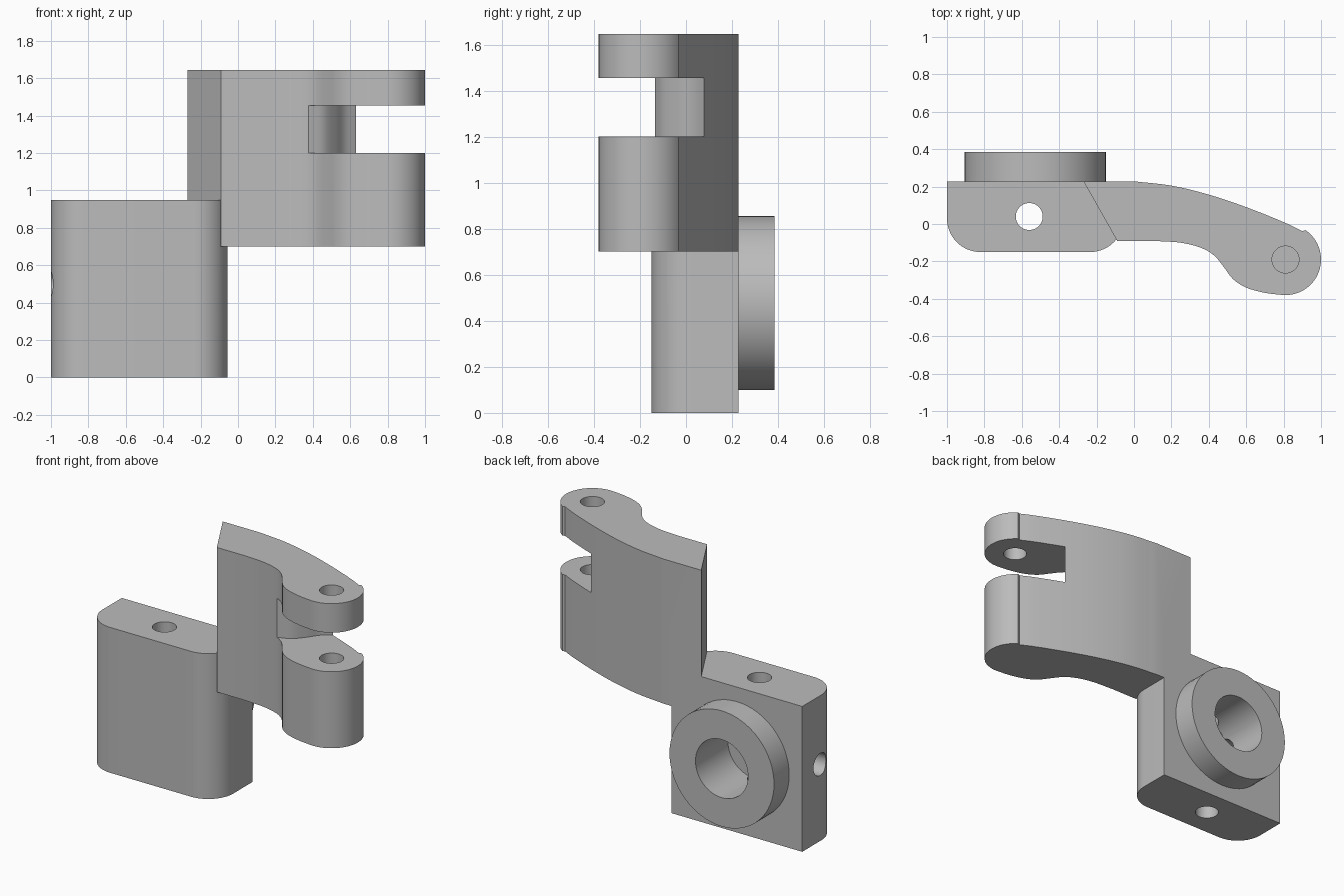
import bpy, bmesh, math
from mathutils import Vector, Matrix

cube = bpy.data.objects.get("Cube")
if cube:
    bpy.data.objects.remove(cube, do_unlink=True)

grey = bpy.data.materials.new("plain_grey")
grey.use_nodes = True
grey.diffuse_color = (0.5, 0.5, 0.5, 1)
grey.node_tree.nodes["Principled BSDF"].inputs["Base Color"].default_value = (0.5, 0.5, 0.5, 1)


def make_object(name, bm):
    bmesh.ops.recalc_face_normals(bm, faces=bm.faces)
    mesh = bpy.data.meshes.new(name)
    bm.to_mesh(mesh)
    bm.free()
    mesh.materials.append(grey)
    obj = bpy.data.objects.new(name, mesh)
    bpy.context.collection.objects.link(obj)
    return obj


def extrude_outline(name, outline, low, high):
    bm = bmesh.new()
    face = bm.faces.new([bm.verts.new((x, y, low)) for x, y in outline])
    extruded = bmesh.ops.extrude_face_region(bm, geom=[face])["geom"]
    verts = [v for v in extruded if isinstance(v, bmesh.types.BMVert)]
    bmesh.ops.translate(bm, verts=verts, vec=(0, 0, high - low))
    return make_object(name, bm)


def cylinder(name, start, end, radius):
    start, end = Vector(start), Vector(end)
    axis = end - start
    turn = axis.to_track_quat("Z", "Y").to_matrix().to_4x4()
    bm = bmesh.new()
    bmesh.ops.create_cone(bm, cap_ends=True, segments=64, radius1=radius, radius2=radius,
                          depth=axis.length,
                          matrix=Matrix.Translation((start + end) / 2) @ turn)
    return make_object(name, bm)


def arc(cx, cy, radius, start, end, steps=16):
    angles = [math.radians(start + (end - start) * i / steps) for i in range(steps + 1)]
    return [(cx + radius * math.cos(a), cy + radius * math.sin(a)) for a in angles]


def smooth_path(points, steps=5):
    # Catmull-Rom curve through the points
    pts = [Vector(p) for p in points]
    pts = [2 * pts[0] - pts[1]] + pts + [2 * pts[-1] - pts[-2]]
    path = []
    for a, b, c, d in zip(pts, pts[1:], pts[2:], pts[3:]):
        for i in range(steps):
            t = i / steps
            p = 0.5 * (2 * b + (c - a) * t + (2 * a - 5 * b + 4 * c - d) * t ** 2
                       + (3 * b - a - 3 * c + d) * t ** 3)
            path.append((p.x, p.y))
    return path + [tuple(points[-1])]


def combine(target, tool, operation):
    mod = target.modifiers.new(operation.title(), "BOOLEAN")
    mod.operation = operation
    mod.solver = "EXACT"
    mod.object = tool
    bpy.context.view_layer.objects.active = target
    bpy.ops.object.modifier_apply(modifier=mod.name)
    bpy.data.objects.remove(tool, do_unlink=True)


# Mounting block with two rounded front corners
r = 0.18
block = extrude_outline(
    "hinge_bracket",
    [(-0.055, 0.228), (-1, 0.228)] + arc(-1 + r, -0.15 + r, r, 180, 270)
    + arc(-0.055 - r, -0.15 + r, r, 270, 360), 0, 0.95)

# Curved arm with a round end
back = smooth_path([(0, 0.228), (0.2, 0.205), (0.4, 0.157), (0.6, 0.09), (0.8, 0.01), (0.9, -0.038)])
front = smooth_path([(0.8, -0.38), (0.7, -0.368), (0.6, -0.34), (0.53, -0.295), (0.48, -0.23),
                     (0.43, -0.17), (0.36, -0.128), (0.25, -0.1), (0.1, -0.09)])
arm = extrude_outline(
    "arm", [(-0.27, 0.228)] + back + arc(0.81, -0.19, 0.19, 56, -86, 24)
    + front + [(-0.09, -0.09)], 0.7, 1.645)

# Slot that splits the arm end into a fork
slot_end = smooth_path([(0.38, -0.135), (0.46, -0.1), (0.52, -0.035), (0.57, 0.035), (0.635, 0.082)])
slot = extrude_outline(
    "slot_cutter", [(0.3, -0.5), (0.36, -0.14)] + slot_end + [(0.7, 0.3), (1.2, 0.3), (1.2, -0.5)],
    1.2, 1.455)
combine(arm, slot, "DIFFERENCE")

# Pin hole through the upper fork and into the lower one
combine(arm, cylinder("pin_cutter", (0.81, -0.19, 0.9), (0.81, -0.19, 1.8), 0.072), "DIFFERENCE")
combine(block, arm, "UNION")

# Round boss on the back with a deep bore
bx, bz = -0.528, 0.477
combine(block, cylinder("boss", (bx, 0.15, bz), (bx, 0.385, bz), 0.378), "UNION")
combine(block, cylinder("bore_cutter", (bx, 0.05, bz), (bx, 0.5, bz), 0.19), "DIFFERENCE")

# Vertical through hole and side hole
combine(block, cylinder("vertical_cutter", (-0.56, 0.04, -0.1), (-0.56, 0.04, 1.1), 0.072), "DIFFERENCE")
combine(block, cylinder("side_cutter", (-1.1, 0.04, 0.5), (-0.56, 0.04, 0.5), 0.072), "DIFFERENCE")

# Smooth the curved walls and keep the edges sharp
bpy.ops.object.select_all(action="DESELECT")
block.select_set(True)
bpy.context.view_layer.objects.active = block
bpy.ops.object.shade_smooth_by_angle(angle=math.radians(30))
